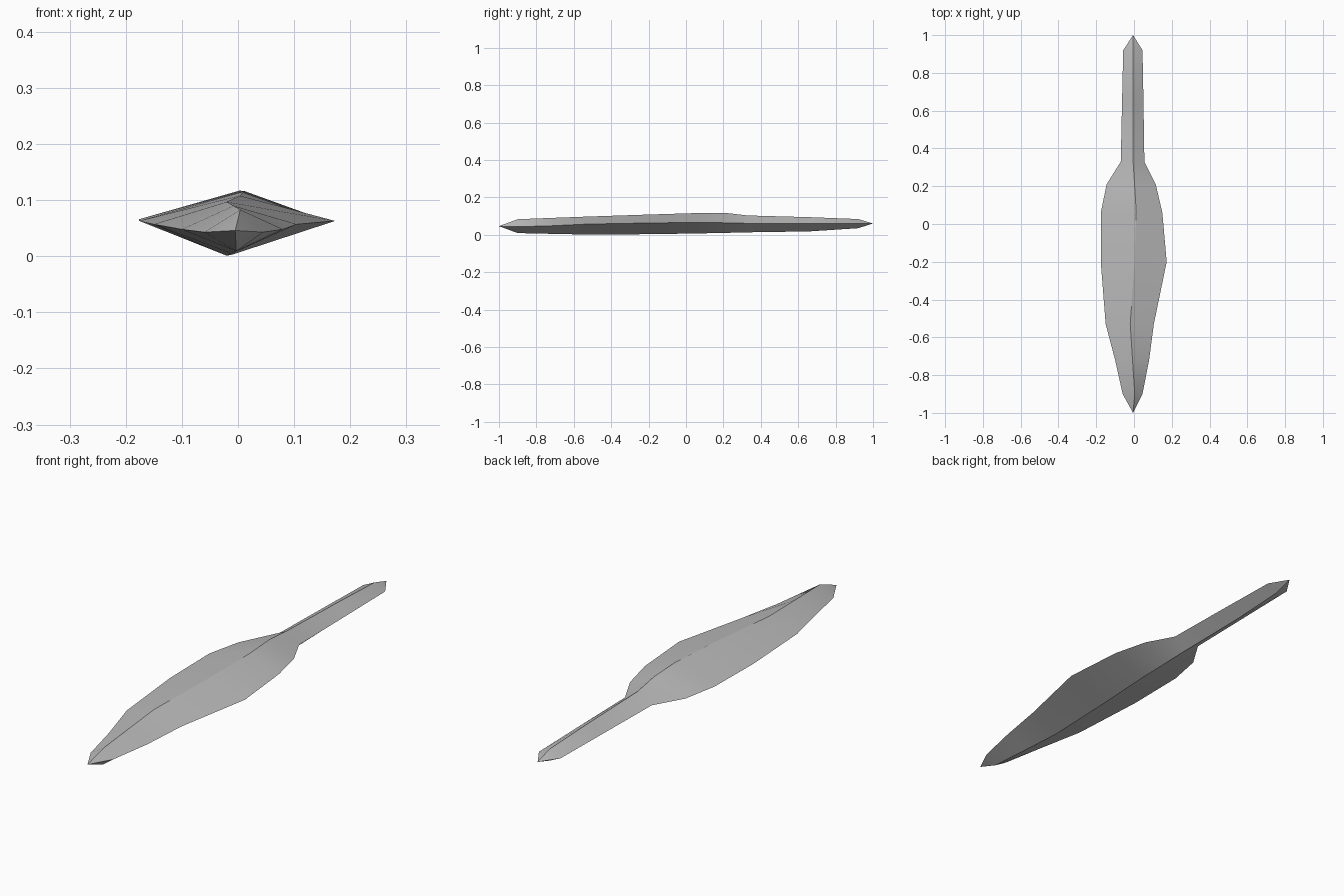
import bpy
import bmesh
import math

cube = bpy.data.objects.get("Cube")
if cube:
    bpy.data.objects.remove(cube, do_unlink=True)

# One flat stone colour
stone = bpy.data.materials.new("grey_stone")
stone.use_nodes = True
colour = (0.5, 0.5, 0.5, 1)
stone.diffuse_color = colour
stone.node_tree.nodes["Principled BSDF"].inputs["Base Color"].default_value = colour

# Diamond cross-sections: y, right edge x, left edge x, edge z,
# top ridge x, top ridge z, bottom ridge x, bottom ridge z
SECTIONS = [
    (-0.90, -0.06, 0.045, 0.043, 0.004, 0.083, -0.003, 0.009),
    (-0.72, -0.10, 0.08, 0.048, -0.008, 0.09, -0.012, 0.005),
    (-0.53, -0.15, 0.105, 0.057, -0.02, 0.097, -0.02, 0.001),
    (-0.20, -0.176, 0.173, 0.063, 0.003, 0.108, -0.01, 0.003),
    (0.06, -0.176, 0.15, 0.066, 0.012, 0.116, 0.0, 0.007),
    (0.21, -0.145, 0.115, 0.064, 0.003, 0.117, 0.0, 0.01),
    (0.33, -0.07, 0.055, 0.061, -0.005, 0.103, 0.0, 0.013),
    (0.66, -0.063, 0.05, 0.06, -0.005, 0.094, -0.002, 0.018),
    (0.92, -0.057, 0.045, 0.059, -0.005, 0.084, -0.005, 0.035),
]
FRONT_TIP = (-0.005, -1, 0.046)
BACK_TIP = (-0.005, 1, 0.06)

# Blade and tang lofted as one closed body
bm = bmesh.new()
rings = []
for y, x0, x1, ze, xt, zt, xb, zb in SECTIONS:
    corners = [(x0, y, ze), (xt, y, zt), (x1, y, ze), (xb, y, zb)]
    rings.append([bm.verts.new(c) for c in corners])
front, back = bm.verts.new(FRONT_TIP), bm.verts.new(BACK_TIP)
for i in range(4):
    j = (i + 1) % 4
    for a, b in zip(rings, rings[1:]):
        bm.faces.new((a[i], a[j], b[j], b[i]))
    bm.faces.new((front, rings[0][j], rings[0][i]))
    bm.faces.new((back, rings[-1][i], rings[-1][j]))
bmesh.ops.recalc_face_normals(bm, faces=bm.faces)

mesh = bpy.data.meshes.new("stone_spearhead")
bm.to_mesh(mesh)
bm.free()
mesh.materials.append(stone)
spearhead = bpy.data.objects.new("stone_spearhead", mesh)
bpy.context.collection.objects.link(spearhead)

# Keep the ridges and side edges crisp
bpy.context.view_layer.objects.active = spearhead
spearhead.select_set(True)
bpy.ops.object.shade_smooth_by_angle(angle=math.radians(30))
